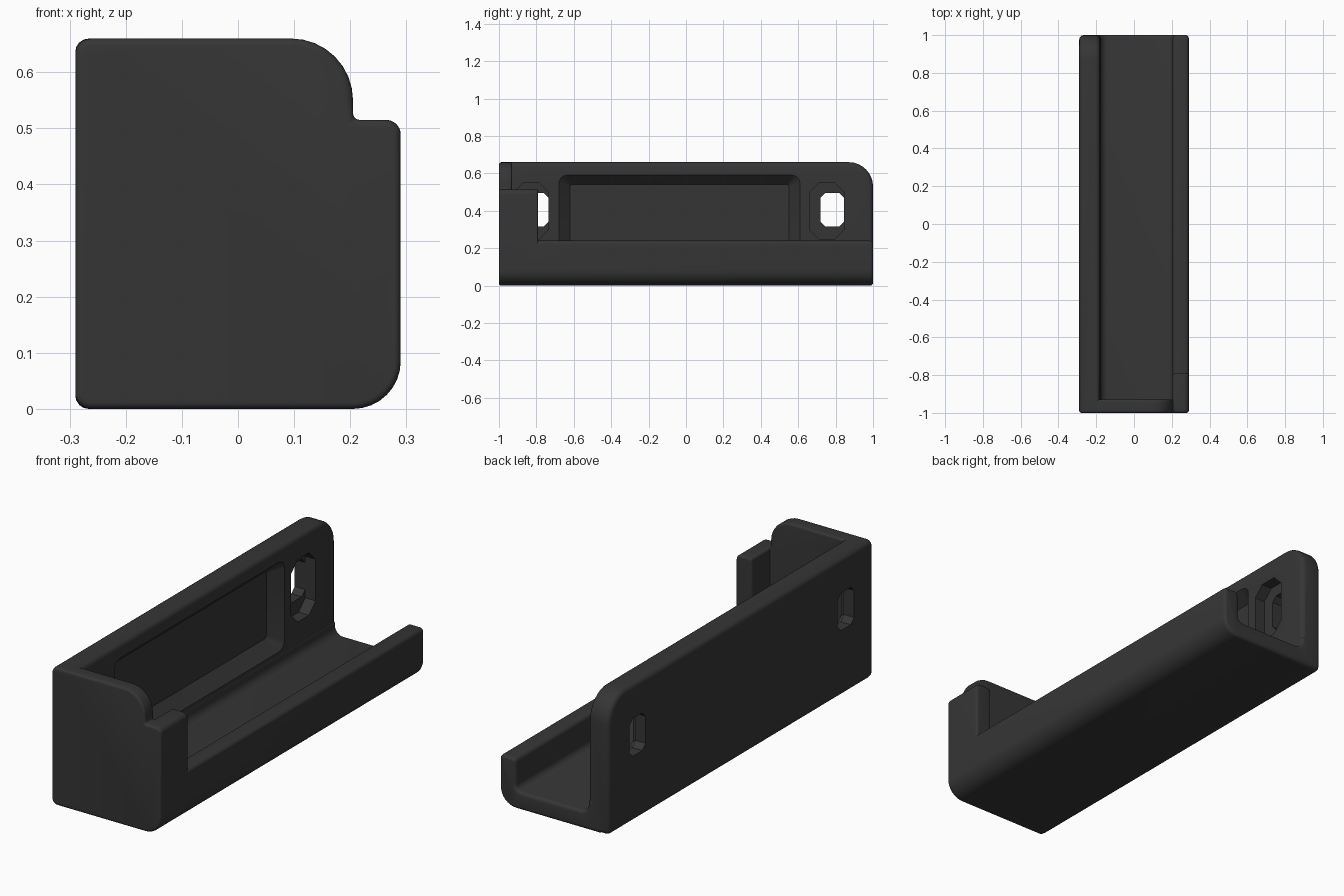
import bpy, bmesh, math
from mathutils import Vector

if "Cube" in bpy.data.objects:
    bpy.data.objects.remove(bpy.data.objects["Cube"])

dark = bpy.data.materials.new("charcoal plastic")
dark.diffuse_color = (0.036, 0.036, 0.036, 1)
dark.use_nodes = True
dark.node_tree.nodes["Principled BSDF"].inputs["Base Color"].default_value = dark.diffuse_color


def rounded(points, steps=8):
    """Outline from (a, b, corner radius) points; steps=1 gives chamfers."""
    out = []
    n = len(points)
    for i, (a, b, r) in enumerate(points):
        p = Vector((a, b))
        if r == 0:
            out.append(p)
            continue
        u = (Vector(points[i - 1][:2]) - p).normalized()
        v = (Vector(points[(i + 1) % n][:2]) - p).normalized()
        c = p + (u + v) * r          # corners are all right angles
        for k in range(steps + 1):
            t = math.pi / 2 * k / steps
            out.append(c - v * r * math.cos(t) - u * r * math.sin(t))
    return out


def loft(name, loops, bevel=0.0, segments=4):
    """Solid between two matching 3D loops, with optional rounded edges."""
    bm = bmesh.new()
    a, b = [[bm.verts.new(p) for p in loop] for loop in loops]
    n = len(a)
    bm.faces.new(a)
    bm.faces.new(b[::-1])
    for i in range(n):
        bm.faces.new((a[i], b[i], b[(i + 1) % n], a[(i + 1) % n]))
    bmesh.ops.recalc_face_normals(bm, faces=bm.faces)
    if bevel:
        sharp = [e for e in bm.edges if e.calc_face_angle() > math.radians(40)]
        bmesh.ops.bevel(bm, geom=sharp, offset=bevel, segments=segments,
                        profile=0.5, affect='EDGES', clamp_overlap=True)
    mesh = bpy.data.meshes.new(name)
    bm.to_mesh(mesh)
    bm.free()
    ob = bpy.data.objects.new(name, mesh)
    bpy.context.collection.objects.link(ob)
    mesh.materials.append(dark)
    return ob


def along_y(name, outline, y0, y1, bevel=0.0):
    return loft(name, [[(p.x, y, p.y) for p in outline] for y in (y0, y1)], bevel)


def along_x(name, outline, x0, x1, bevel=0.0):
    return loft(name, [[(x, p.x, p.y) for p in outline] for x in (x0, x1)], bevel)


def combine(target, other, operation):
    mod = target.modifiers.new(operation, 'BOOLEAN')
    mod.operation, mod.object, mod.solver = operation, other, 'EXACT'
    bpy.context.view_layer.objects.active = target
    bpy.ops.object.modifier_apply(modifier=mod.name)
    bpy.data.objects.remove(other)


# tall back wall with one large rounded corner
holder = along_x("wall_tray", rounded([(-1, 0, 0), (1, 0, 0), (1, 0.66, 0.13), (-1, 0.66, 0)]),
                 -0.29, -0.18, 0.024)

# floor and low lip, filleted into the wall
tray = along_y("floor_and_lip", rounded([
    (-0.25, 0, 0), (0.29, 0, 0.085), (0.29, 0.24, 0.02), (0.205, 0.24, 0.02),
    (0.205, 0.085, 0.03), (-0.178, 0.085, 0.04), (-0.178, 0.15, 0), (-0.25, 0.15, 0)]),
    -0.99, 1, 0.016)

# closed end with a stepped outline
end = along_y("end_wall", rounded([
    (-0.29, 0, 0.028), (0.29, 0, 0.085), (0.29, 0.515, 0.026), (0.205, 0.515, 0),
    (0.205, 0.66, 0.11), (-0.29, 0.66, 0.028)]), -1, -0.93, 0.012)

# corner post
post = along_y("corner_post", rounded([
    (0.205, 0.12, 0), (0.29, 0.12, 0), (0.29, 0.515, 0.026), (0.205, 0.515, 0.012)]),
    -0.98, -0.79, 0.012)

for part in (tray, end, post):
    combine(holder, part, 'UNION')


# shallow sloped recess in the wall
def rect(y0, y1, z0, z1, r, steps=1):
    return rounded([(y0, z0, r), (y1, z0, r), (y1, z1, r), (y0, z1, r)], steps)


mouth = rect(-0.69, 0.62, 0.15, 0.60, 0.05, 4)
base = rect(-0.62, 0.55, 0.22, 0.54, 0.012, 4)
recess = loft("recess_cutter", [[(-0.17, p.x, p.y) for p in mouth],
                                [(-0.235, p.x, p.y) for p in base]])
combine(holder, recess, 'DIFFERENCE')

# two strap slots: chamfered pocket inside, smaller hole through the wall
for y in (-0.735, 0.845):
    combine(holder, along_x("pocket_cutter", rect(y - 0.185, y, 0.25, 0.55, 0.05),
                            -0.235, -0.1), 'DIFFERENCE')
    combine(holder, along_x("hole_cutter", rect(y - 0.125, y - 0.001, 0.315, 0.495, 0.025),
                            -0.4, -0.1), 'DIFFERENCE')

bpy.ops.object.select_all(action='DESELECT')
holder.select_set(True)
bpy.context.view_layer.objects.active = holder
bpy.ops.object.shade_smooth_by_angle(angle=math.radians(32))
